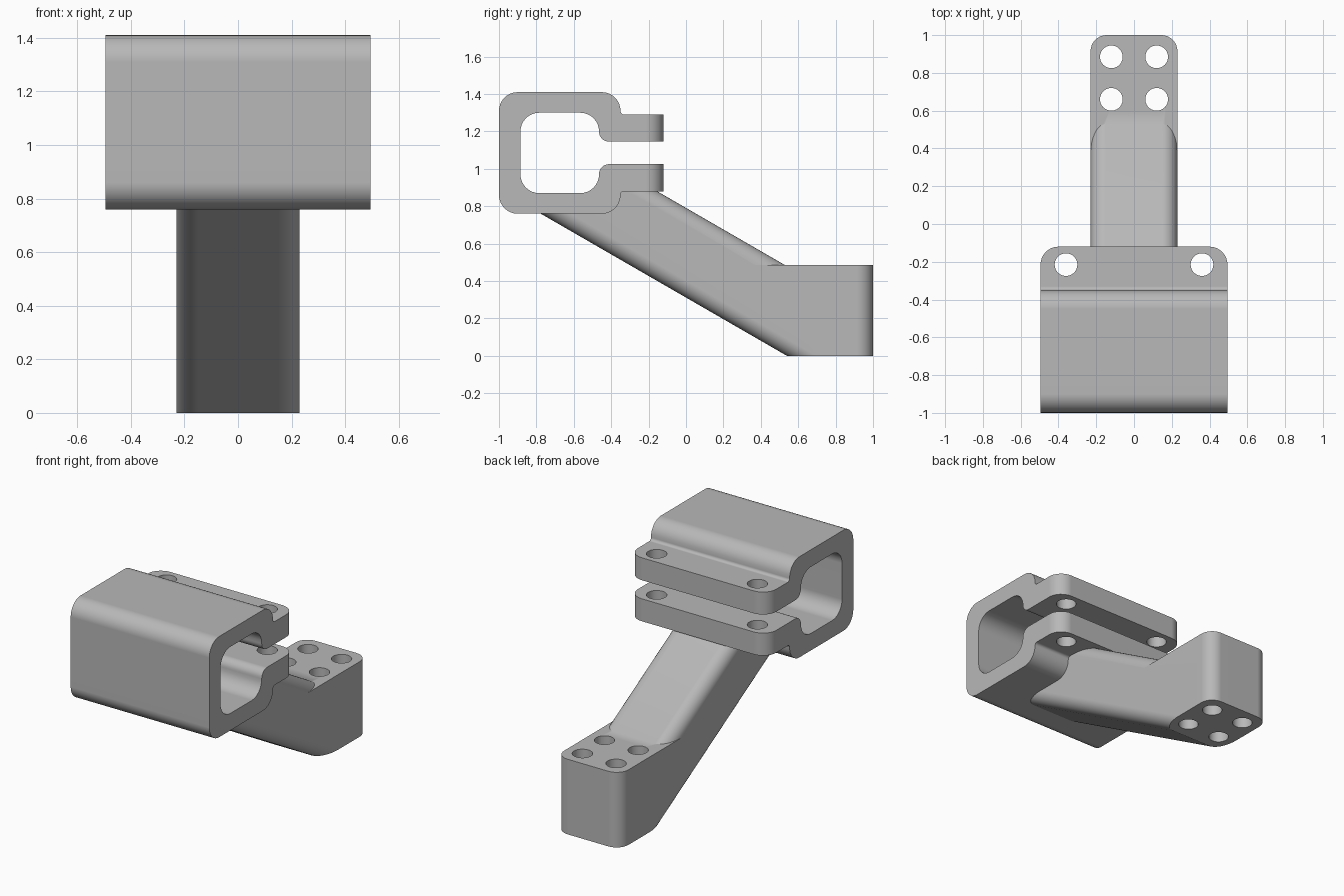
import bpy, bmesh, math
from mathutils import Vector

if "Cube" in bpy.data.objects:
    bpy.data.objects.remove(bpy.data.objects["Cube"], do_unlink=True)

GREY = (0.48, 0.48, 0.48, 1)
metal = bpy.data.materials.new("plain grey")
metal.diffuse_color = GREY
metal.use_nodes = True
metal.node_tree.nodes["Principled BSDF"].inputs["Base Color"].default_value = GREY


def rounded(corners, steps=8):
    """Turn right-angled (y, z, radius) corners into an outline with arcs."""
    outline = []
    for i, (y, z, r) in enumerate(corners):
        c = Vector((y, z))
        if r == 0:
            outline.append(c)
            continue
        a = (Vector(corners[i - 1][:2]) - c).normalized() * r
        b = (Vector(corners[(i + 1) % len(corners)][:2]) - c).normalized() * r
        for k in range(steps + 1):
            t = math.pi / 2 * k / steps
            outline.append(c + a * (1 - math.sin(t)) + b * (1 - math.cos(t)))
    return outline


def prism(outline, half_width):
    """Extrude a y-z outline along x."""
    bm = bmesh.new()
    face = bm.faces.new([bm.verts.new((-half_width, p[0], p[1])) for p in outline])
    new = bmesh.ops.extrude_face_region(bm, geom=[face])["geom"]
    moved = [v for v in new if isinstance(v, bmesh.types.BMVert)]
    bmesh.ops.translate(bm, verts=moved, vec=(2 * half_width, 0, 0))
    bmesh.ops.recalc_face_normals(bm, faces=bm.faces)
    return bm


def round_edges(bm, rule, radius):
    edges = [e for e in bm.edges if rule(*[v.co for v in e.verts])]
    bmesh.ops.bevel(bm, geom=edges, offset=radius, segments=8, profile=0.5, affect="EDGES")


def trim(bm, point, normal):
    """Cut off everything on the normal side of a plane and cap it."""
    geom = bm.verts[:] + bm.edges[:] + bm.faces[:]
    cut = bmesh.ops.bisect_plane(bm, geom=geom, plane_co=point, plane_no=normal, clear_outer=True)
    rim = [e for e in cut["geom_cut"] if isinstance(e, bmesh.types.BMEdge)]
    bmesh.ops.contextual_create(bm, geom=rim)
    bmesh.ops.recalc_face_normals(bm, faces=bm.faces)


def make_object(name, bm):
    mesh = bpy.data.meshes.new(name)
    bm.to_mesh(mesh)
    bm.free()
    mesh.materials.append(metal)
    ob = bpy.data.objects.new(name, mesh)
    bpy.context.collection.objects.link(ob)
    return ob


def activate(ob):
    bpy.ops.object.select_all(action="DESELECT")
    ob.select_set(True)
    bpy.context.view_layer.objects.active = ob


def combine(ob, other, operation):
    activate(ob)
    mod = ob.modifiers.new("combine", "BOOLEAN")
    mod.operation, mod.solver, mod.object = operation, "EXACT", other
    bpy.ops.object.modifier_apply(modifier=mod.name)
    bpy.data.objects.remove(other, do_unlink=True)


def drill(ob, centres, z, depth):
    for x, y in centres:
        bpy.ops.mesh.primitive_cylinder_add(vertices=40, radius=0.06, depth=depth, location=(x, y, z))
        cutter = bpy.context.object
        cutter.hide_render = True
        cutter.data.materials.append(metal)
        combine(ob, cutter, "DIFFERENCE")


def finish(ob):
    activate(ob)
    bpy.ops.object.shade_smooth_by_angle(angle=math.radians(30))
    mod = ob.modifiers.new("flat faces", "WEIGHTED_NORMAL")
    mod.keep_sharp = True


def upright_at(y):
    return lambda a, b: abs(a.y - y) < 1e-4 and abs(b.y - y) < 1e-4 and abs(a.x - b.x) < 1e-4


# Split tube clamp with two bolt flanges
MID = 1.085
upper = [(-1, 1.41, 0.1), (-0.35, 1.41, 0.1), (-0.35, 1.29, 0.019), (-0.12, 1.29, 0),
         (-0.12, 1.145, 0), (-0.465, 1.145, 0.054), (-0.465, 1.3, 0.1), (-0.885, 1.3, 0.1)]
lower = [(y, 2 * MID - z, r) for y, z, r in reversed(upper)]
bm = prism(rounded(upper + lower), 0.495)
round_edges(bm, upright_at(-0.12), 0.095)
clamp = make_object("tube_clamp", bm)
drill(clamp, [(x, -0.215) for x in (-0.36, 0.36)], MID, 0.6)
finish(clamp)

# Sloping bar with rounded long edges, trimmed inside the clamp wall and the foot
slope = math.radians(30)
along = Vector((-math.cos(slope), math.sin(slope)))
across = Vector((math.sin(slope), math.cos(slope))) * 0.415
base = Vector((0.54, 0))
low, high = base - along * 0.8, base + along * 2
bm = prism([low, high, high + across, low + across], 0.23)
round_edges(bm, lambda a, b: abs(a.x - b.x) < 1e-4 and (a - b).length > 1, 0.08)
trim(bm, (0, 0, 0), (0, 0, -1))
trim(bm, (0, 0.85, 0), (0, 1, 0))
trim(bm, (0, -0.8, 0.77), (0, -0.19, 0.68))
arm = make_object("support_arm", bm)

# Bolt-down foot at the back
bm = prism([(0.7, 0), (1, 0), (1, 0.485), (0.37, 0.485)], 0.23)
round_edges(bm, upright_at(1), 0.085)
combine(arm, make_object("foot", bm), "UNION")
drill(arm, [(x, y) for x in (-0.12, 0.12) for y in (0.66, 0.885)], 0.24, 0.7)
finish(arm)
